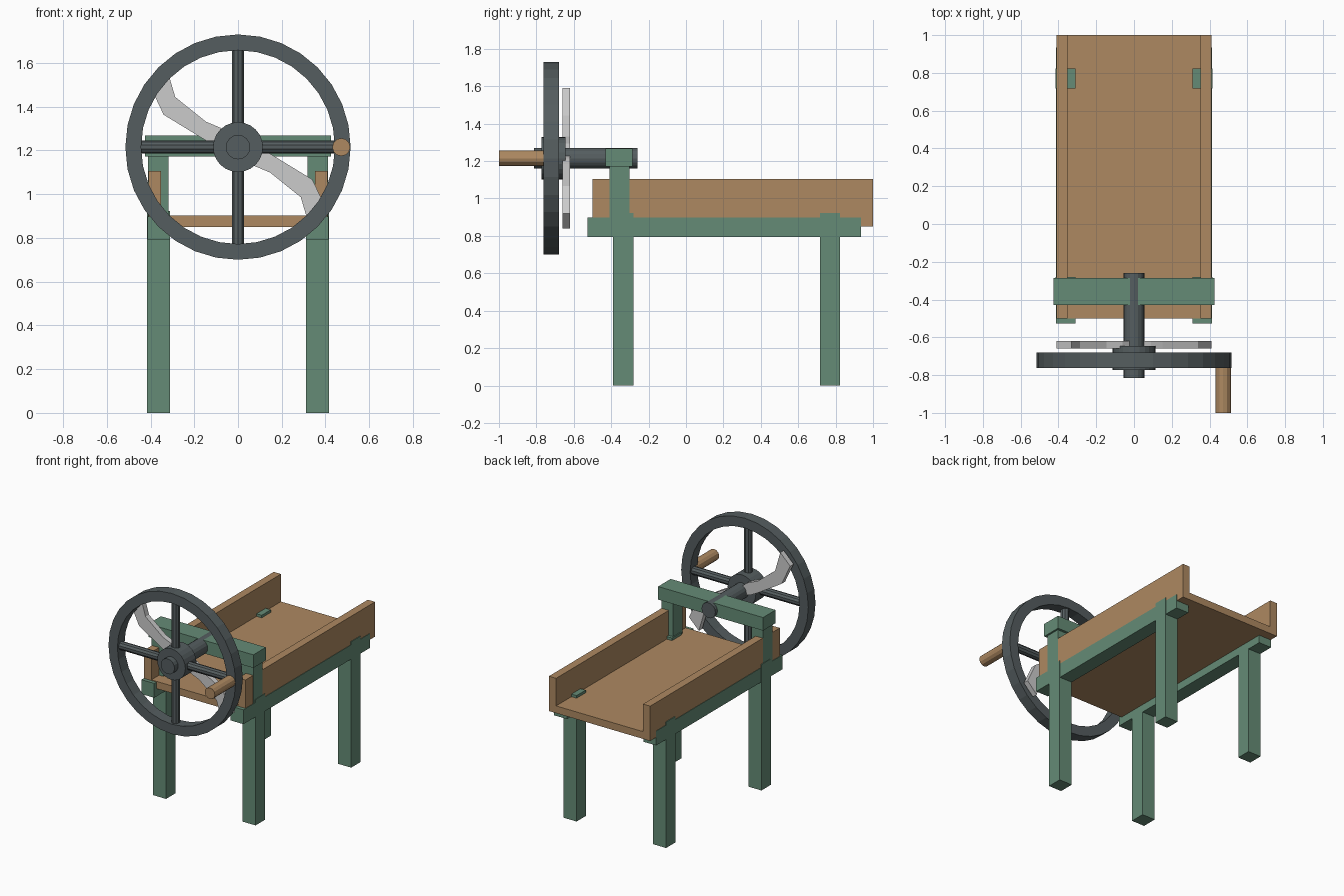
import bpy, bmesh
from math import pi, sin, cos
from mathutils import Matrix, Vector

if "Cube" in bpy.data.objects:
    bpy.data.objects.remove(bpy.data.objects["Cube"])


def material(name, rgb):
    m = bpy.data.materials.new(name)
    m.diffuse_color = (*rgb, 1)
    m.use_nodes = True
    m.node_tree.nodes["Principled BSDF"].inputs["Base Color"].default_value = m.diffuse_color
    return m


GREEN = material("green_paint", (0.13, 0.26, 0.18))
WOOD = material("wood", (0.42, 0.25, 0.12))
IRON = material("dark_iron", (0.09, 0.11, 0.115))


def finish(name, bm, mat=None):
    bmesh.ops.recalc_face_normals(bm, faces=bm.faces)
    me = bpy.data.meshes.new(name)
    bm.to_mesh(me)
    bm.free()
    ob = bpy.data.objects.new(name, me)
    bpy.context.collection.objects.link(ob)
    if mat:
        me.materials.append(mat)
    return ob


def box(name, x, y, z, mat):
    bm = bmesh.new()
    bmesh.ops.create_cube(bm, size=1)
    for v in bm.verts:
        for i, (a, b) in enumerate((x, y, z)):
            v.co[i] = a if v.co[i] < 0 else b
    return finish(name, bm, mat)


def rod(name, a, b, r, sides, mat):
    a, b = Vector(a), Vector(b)
    bm = bmesh.new()
    turn = (b - a).to_track_quat('Z', 'Y').to_matrix().to_4x4()
    bmesh.ops.create_cone(bm, cap_ends=True, segments=sides, radius1=r, radius2=r,
                          depth=(b - a).length,
                          matrix=Matrix.Translation((a + b) / 2) @ turn)
    return finish(name, bm, mat)


def sides(x0, x1):
    return (("right", (x0, x1)), ("left", (-x1, -x0)))


# stand: legs, rails, uprights and cross beam
for side, x in sides(0.31, 0.415):
    box(f"front_leg_{side}", x, (-0.39, -0.28), (0, 0.922), GREEN)
    box(f"rear_leg_{side}", x, (0.717, 0.823), (0, 0.922), GREEN)
for side, x in sides(0.31, 0.413):
    box(f"rail_{side}", x, (-0.527, 0.935), (0.793, 0.898), GREEN)
for side, x in sides(0.317, 0.412):
    box(f"upright_{side}", x, (-0.41, -0.303), (0.85, 1.2), GREEN)
box("cross_beam", (-0.425, 0.425), (-0.43, -0.285), (1.171, 1.267), GREEN)

# feed trough
box("trough_floor", (-0.41, 0.41), (-0.5, 1), (0.85, 0.903), WOOD)
for side, x in sides(0.352, 0.41):
    box(f"trough_wall_{side}", x, (-0.5, 1), (0.85, 1.105), WOOD)

# flywheel rim: rectangular section swept around the axle
AX = 1.215
N = 32
bm = bmesh.new()
rings = []
for i in range(N):
    t = 2 * pi * i / N
    rings.append([bm.verts.new((r * cos(t), y, AX + r * sin(t)))
                  for r, y in ((0.515, -0.763), (0.515, -0.68), (0.443, -0.68), (0.443, -0.763))])
for i in range(N):
    p, q = rings[i], rings[(i + 1) % N]
    for k in range(4):
        m = (k + 1) % 4
        bm.faces.new((p[k], p[m], q[m], q[k]))
finish("flywheel_rim", bm, IRON)

# spokes, hub, axle and crank handle
for i in range(4):
    d = Vector((cos(i * pi / 2), 0, sin(i * pi / 2)))
    c = Vector((0, -0.72, AX))
    rod(f"spoke_{i + 1}", c + d * 0.05, c + d * 0.47, 0.03, 10, IRON)
rod("hub", (0, -0.772, AX), (0, -0.645, AX), 0.114, 24, IRON)
rod("axle", (0, -0.814, AX), (0, -0.26, AX), 0.056, 16, IRON)
rod("crank_handle", (0.472, -1, AX), (0.472, -0.70, AX), 0.041, 12, WOOD)

# two curved cutting blades behind the wheel
OUTLINE = [(0.0, -0.03), (-0.09, 0.0), (-0.15, 0.032), (-0.34, 0.148), (-0.41, 0.296),
           (-0.33, 0.375), (-0.287, 0.229), (-0.146, 0.116), (-0.06, 0.08), (0.0, 0.03)]
for n, s in enumerate((1, -1)):
    bm = bmesh.new()
    face = bm.faces.new([bm.verts.new((s * x, -0.66, AX + s * z)) for x, z in OUTLINE])
    ext = bmesh.ops.extrude_face_region(bm, geom=[face], use_keep_orig=True)
    bmesh.ops.translate(bm, vec=(0, 0.04, 0),
                        verts=[g for g in ext["geom"] if isinstance(g, bmesh.types.BMVert)])
    finish(f"blade_{n + 1}", bm)
